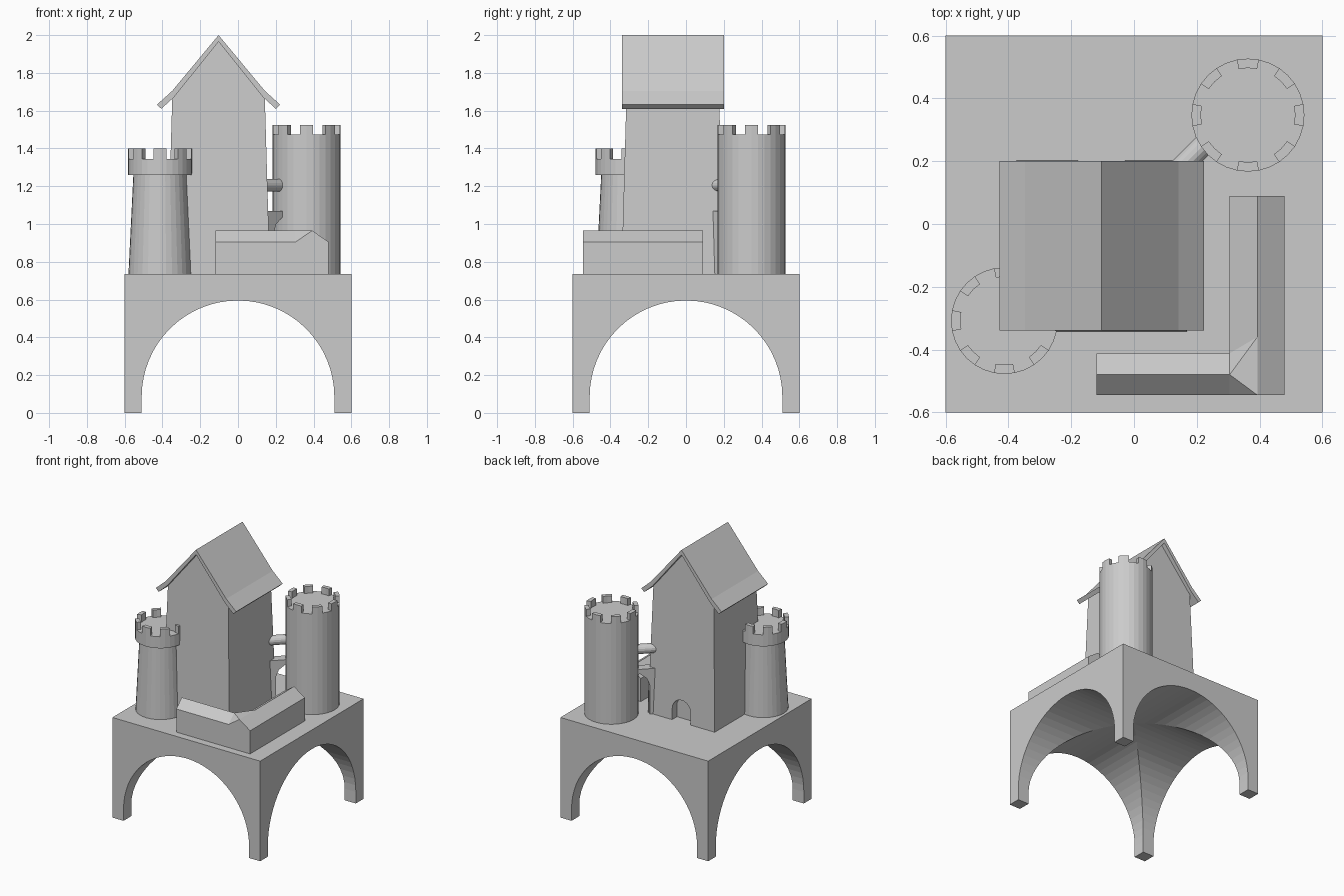
import bpy, bmesh
from math import sin, cos, pi
from mathutils import Vector

if "Cube" in bpy.data.objects:
    bpy.data.objects.remove(bpy.data.objects["Cube"])

DECK = 0.735


def finish(name, bm):
    bmesh.ops.recalc_face_normals(bm, faces=bm.faces)
    me = bpy.data.meshes.new(name)
    bm.to_mesh(me)
    bm.free()
    ob = bpy.data.objects.new(name, me)
    bpy.context.collection.objects.link(ob)
    return ob


def prism(name, profile, origin, along, d0, d1, taper=None):
    """Extrude an upright (a, z) profile sideways from d0 to d1; a runs along the given direction."""
    u = Vector((along[0], along[1], 0)).normalized()
    v = Vector((-u.y, u.x, 0))
    o = Vector((origin[0], origin[1], 0))
    bm = bmesh.new()
    rings = []
    for d in (d0, d1):
        rings.append([bm.verts.new(o + u * a + v * d * (taper(z) if taper else 1) + Vector((0, 0, z)))
                      for a, z in profile])
    for r in rings:
        bm.faces.new(r)
    n = len(profile)
    for i in range(n):
        j = (i + 1) % n
        bm.faces.new((rings[0][i], rings[0][j], rings[1][j], rings[1][i]))
    return finish(name, bm)


def arch(r, spring, bottom, segs):
    return [(r, bottom)] + [(r * cos(pi * i / segs), spring + r * sin(pi * i / segs))
                            for i in range(segs + 1)] + [(-r, bottom)]


def cut(ob, cutter):
    m = ob.modifiers.new("cut", 'BOOLEAN')
    m.operation = 'DIFFERENCE'
    m.solver = 'EXACT'
    m.object = cutter
    bpy.context.view_layer.objects.active = ob
    bpy.ops.object.modifier_apply(modifier=m.name)
    bpy.data.objects.remove(cutter)


def tower(name, center, rings, top, rim=0.03, segs=32):
    """Turned tower; pairs of rim faces are raised into eight battlements."""
    bm = bmesh.new()
    loops = []
    for r, z in rings + [(rings[-1][0] - rim, rings[-1][1])]:
        loops.append([bm.verts.new((center[0] + r * cos(2 * pi * i / segs),
                                    center[1] + r * sin(2 * pi * i / segs), z)) for i in range(segs)])
    raised = []
    for k in range(len(loops) - 1):
        lo, hi = loops[k], loops[k + 1]
        for i in range(segs):
            j = (i + 1) % segs
            f = bm.faces.new((lo[i], lo[j], hi[j], hi[i]))
            if k == len(loops) - 2 and i % 4 in (3, 0):
                raised.append(f)
    bm.faces.new(loops[0][::-1])
    bm.faces.new(loops[-1])
    bmesh.ops.recalc_face_normals(bm, faces=bm.faces)
    ext = bmesh.ops.extrude_face_region(bm, geom=raised)
    for v in ext["geom"]:
        if isinstance(v, bmesh.types.BMVert):
            v.co.z = top
    return finish(name, bm)


# vaulted base: square block with crossing arches
base = prism("vaulted_base", [(-0.6, 0), (0.6, 0), (0.6, DECK), (-0.6, DECK)], (0, 0), (1, 0), -0.6, 0.6)
for direction in ((1, 0), (0, 1)):
    cut(base, prism("arch_cutter", arch(0.51, 0.085, -0.1, 32), (0, 0), direction, -0.8, 0.8))

# main hall with inward-leaning walls, gables and a back doorway
HALL = (-0.103, -0.07)
hall = prism("hall_walls", [(-0.272, DECK), (0.272, DECK), (0.245, 1.67), (0, 1.968), (-0.245, 1.67)],
             HALL, (1, 0), -0.272, 0.272, lambda z: 1 - 0.105 * (z - DECK))
cut(hall, prism("door_cutter", arch(0.075, 0.82, 0.7, 12), HALL, (1, 0), 0.215, 0.4))

# hall roof with flared eaves
half = [(0.245, 1.705), (0.326, 1.632), (0.303, 1.61), (0.235, 1.672)]
prism("hall_roof", [(0, 2.0)] + half + [(0, 1.965)] + [(-a, z) for a, z in half[::-1]],
      HALL, (1, 0), -0.27, 0.27)

# battlemented towers
tower("small_tower", (-0.413, -0.308),
      [(0.167, DECK), (0.141, 1.26), (0.17, 1.26), (0.17, 1.345)], 1.40)
tower("tall_tower", (0.363, 0.347), [(0.18, DECK), (0.18, 1.475)], 1.525)

# diagonal links between the hall and the tall tower
LINK = (0.08, 0.11)
prism("link_wall", [(0, DECK), (0.12, DECK), (0.12, 0.95), (0.14, 1.0), (0.185, 1.035),
                    (0.25, 1.035), (0.25, 1.07), (0, 1.07)], LINK, (1, 1), -0.033, 0.033)
start, end = Vector((0.08, 0.11, 1.205)), Vector((0.25, 0.28, 1.205))
bm = bmesh.new()
bmesh.ops.create_cone(bm, cap_ends=True, segments=16, radius1=0.034, radius2=0.034, depth=(end - start).length)
bm.transform((end - start).to_track_quat('Z', 'Y').to_matrix().to_4x4())
bmesh.ops.translate(bm, verts=bm.verts, vec=(start + end) / 2)
finish("link_tube", bm)

# L-shaped low building with ridged roof
E, R = 0.905, 0.965
eaves = [(-0.12, -0.545), (0.305, -0.545), (0.48, -0.545), (0.48, 0.09), (0.305, 0.09),
         (0.305, -0.412), (-0.12, -0.412)]
ridge = [(-0.12, -0.48), (0.305, -0.48), (0.393, -0.545), (0.393, -0.36), (0.393, 0.09)]
bm = bmesh.new()
g = [bm.verts.new((x, y, DECK)) for x, y in eaves]
e = [bm.verts.new((x, y, E)) for x, y in eaves]
r = [bm.verts.new((x, y, R)) for x, y in ridge]
bm.faces.new(g[::-1])
for i in range(7):
    j = (i + 1) % 7
    bm.faces.new((g[i], g[j], e[j], e[i]))
for face in ((e[0], e[1], r[1], r[0]), (e[1], r[2], r[1]), (r[1], r[2], r[3]), (r[1], r[3], e[5]),
             (r[0], r[1], e[5], e[6]), (e[5], r[3], r[4], e[4]), (e[2], e[3], r[4], r[3], r[2]),
             (e[1], e[2], r[2]), (e[3], e[4], r[4]), (e[6], e[0], r[0])):
    bm.faces.new(face)
finish("low_building", bm)
